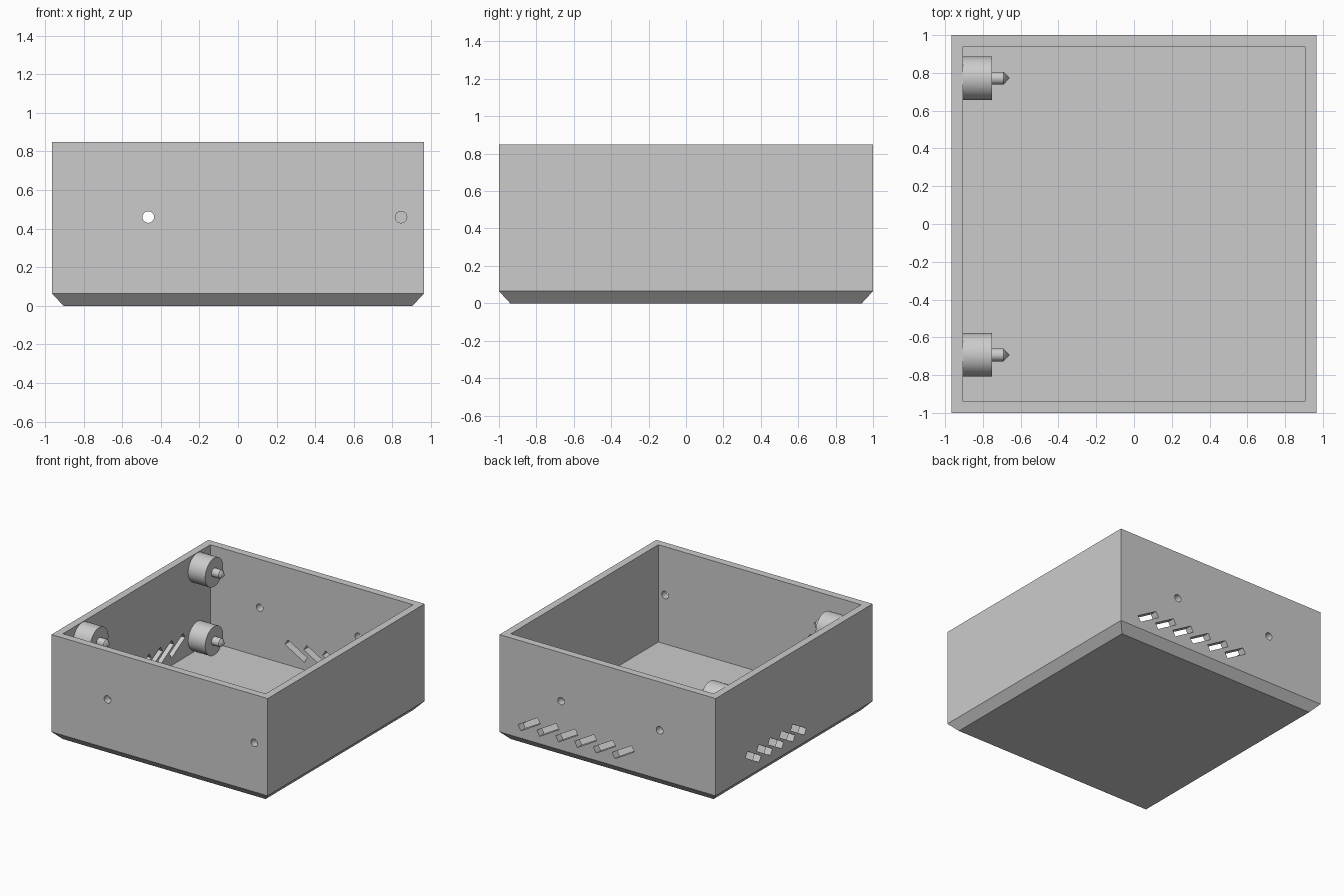
import bpy, bmesh, math
from mathutils import Matrix, Vector

if "Cube" in bpy.data.objects:
    bpy.data.objects.remove(bpy.data.objects["Cube"], do_unlink=True)

grey = bpy.data.materials.new("plain grey")
grey.use_nodes = True
grey.diffuse_color = (0.6, 0.6, 0.6, 1)
grey.node_tree.nodes["Principled BSDF"].inputs["Base Color"].default_value = (0.6, 0.6, 0.6, 1)

HALF_X, HALF_Y, HEIGHT = 0.965, 1.0, 0.85
WALL, FLOOR = 0.06, 0.065


def make_object(name, bm):
    bmesh.ops.recalc_face_normals(bm, faces=bm.faces)
    mesh = bpy.data.meshes.new(name)
    bm.to_mesh(mesh)
    bm.free()
    mesh.materials.append(grey)
    obj = bpy.data.objects.new(name, mesh)
    bpy.context.collection.objects.link(obj)
    return obj


def activate(obj):
    bpy.ops.object.select_all(action='DESELECT')
    obj.select_set(True)
    bpy.context.view_layer.objects.active = obj


# Open box: rectangular rings (inset, height) skinned from underside to inner floor
def make_box():
    bm = bmesh.new()
    rings = []
    for inset, z in ((WALL, 0), (0, FLOOR), (0, HEIGHT), (WALL, HEIGHT), (WALL, FLOOR)):
        x, y = HALF_X - inset, HALF_Y - inset
        rings.append([bm.verts.new((sx * x, sy * y, z))
                      for sx, sy in ((-1, -1), (1, -1), (1, 1), (-1, 1))])
    for a, b in zip(rings, rings[1:]):
        for i in range(4):
            j = (i + 1) % 4
            bm.faces.new((a[i], a[j], b[j], b[i]))
    bm.faces.new(rings[0])
    bm.faces.new(rings[-1])
    return make_object("box_shell", bm)


# Cutters for the screw holes and slanted vents
def add_hole(bm, x, side):
    place = Matrix.Translation((x, side * (HALF_Y - WALL / 2), 0.46)) @ Matrix.Rotation(math.pi / 2, 4, 'X')
    bmesh.ops.create_cone(bm, cap_ends=True, segments=32, radius1=0.03, radius2=0.03,
                          depth=0.15, matrix=place)


def add_vent(bm, centre, size, axis):
    place = (Matrix.Translation(centre) @ Matrix.Rotation(math.radians(30), 4, axis)
             @ Matrix.Diagonal((*size, 1)))
    bmesh.ops.create_cube(bm, size=1, matrix=place)


box = make_box()
cut = bmesh.new()
for x, side in ((-0.465, -1), (0.845, -1), (-0.465, 1), (0.415, 1)):
    add_hole(cut, x, side)
for i in range(6):
    add_vent(cut, (0.70 - 0.168 * i, HALF_Y - WALL / 2, 0.196), (0.2, 0.15, 0.05), 'Y')
for i in range(5):
    add_vent(cut, (WALL / 2 - HALF_X, 0.52 - 0.144 * i, 0.196), (0.15, 0.2, 0.05), 'X')
cutter = make_object("opening_cutter", cut)
cutter.hide_render = True

mod = box.modifiers.new("openings", 'BOOLEAN')
mod.operation = 'DIFFERENCE'
mod.solver = 'EXACT'
mod.object = cutter
activate(box)
bpy.ops.object.modifier_apply(modifier=mod.name)
bpy.data.objects.remove(cutter, do_unlink=True)
bpy.ops.object.shade_smooth_by_angle(angle=math.radians(30))


# Mounting post: turned profile with a thick base and pointed pin
def make_post(name, y, z):
    bm = bmesh.new()
    profile = [(0, 0), (0, 0.115), (0.155, 0.115), (0.155, 0.034), (0.217, 0.034), (0.25, 0)]
    verts = [bm.verts.new((x, 0, r)) for x, r in profile]
    edges = [bm.edges.new(pair) for pair in zip(verts, verts[1:])]
    bmesh.ops.spin(bm, geom=verts + edges, cent=Vector(), axis=(1, 0, 0),
                   angle=2 * math.pi, steps=48)
    bmesh.ops.remove_doubles(bm, verts=bm.verts, dist=0.0005)
    post = make_object(name, bm)
    post.location = (WALL - HALF_X - 0.003, y, z)
    activate(post)
    bpy.ops.object.shade_smooth_by_angle(angle=math.radians(30))


for y, end in ((-0.693, "front"), (0.772, "back")):
    for z, level in ((0.18, "lower"), (0.732, "upper")):
        make_post(f"{end}_{level}_post", y, z)
